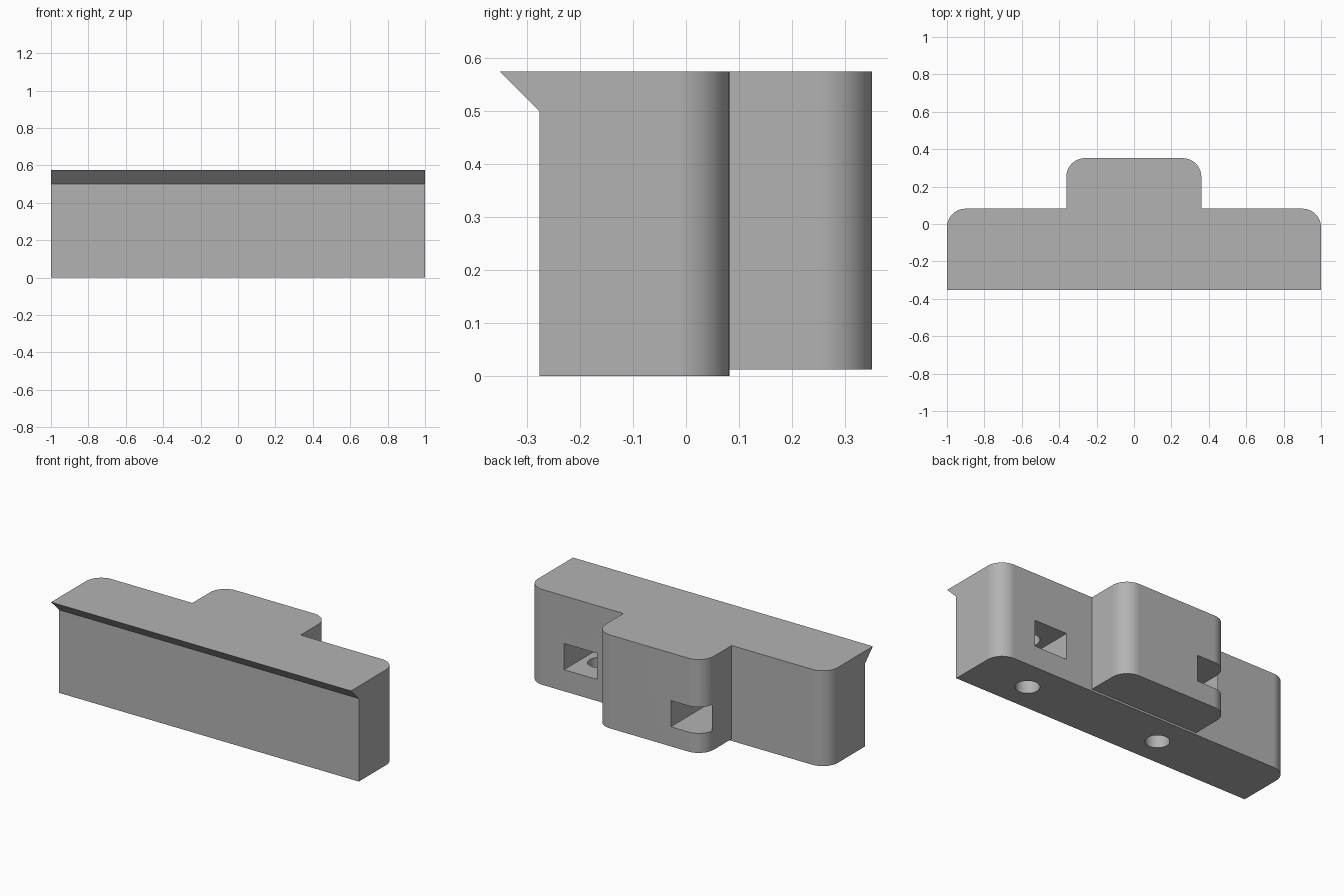
import bpy, bmesh, math

if "Cube" in bpy.data.objects:
    bpy.data.objects.remove(bpy.data.objects["Cube"], do_unlink=True)

# Single grey material
grey = bpy.data.materials.new("plain grey")
grey.use_nodes = True
grey.diffuse_color = (0.45, 0.45, 0.45, 1)
grey.node_tree.nodes["Principled BSDF"].inputs["Base Color"].default_value = grey.diffuse_color


def make_object(name, bm):
    bmesh.ops.recalc_face_normals(bm, faces=bm.faces)
    mesh = bpy.data.meshes.new(name)
    bm.to_mesh(mesh)
    bm.free()
    mesh.materials.append(grey)
    obj = bpy.data.objects.new(name, mesh)
    bpy.context.collection.objects.link(obj)
    return obj


def extrude_x(name, profile, x0, x1, radius=0):
    """Extrude a (y, z) profile along x, rounding its upright back edges."""
    bm = bmesh.new()
    face = bm.faces.new([bm.verts.new((x0, y, z)) for y, z in profile])
    moved = bmesh.ops.extrude_face_region(bm, geom=[face])["geom"]
    verts = [v for v in moved if isinstance(v, bmesh.types.BMVert)]
    bmesh.ops.translate(bm, verts=verts, vec=(x1 - x0, 0, 0))
    if radius:
        back = max(y for y, z in profile)
        edges = [e for e in bm.edges
                 if all(abs(v.co.y - back) < 1e-4 for v in e.verts)
                 and abs(e.verts[0].co.z - e.verts[1].co.z) > 0.1]
        bmesh.ops.bevel(bm, geom=edges, offset=radius, segments=12,
                        profile=0.5, affect='EDGES')
    return make_object(name, bm)


def box_profile(y0, y1, z0, z1):
    return [(y0, z0), (y1, z0), (y1, z1), (y0, z1)]


def screw_cutter(x, y, radius, z0, z1):
    bm = bmesh.new()
    bmesh.ops.create_cone(bm, cap_ends=True, segments=48, radius1=radius,
                          radius2=radius, depth=z1 - z0)
    bmesh.ops.translate(bm, verts=bm.verts, vec=(x, y, (z0 + z1) / 2))
    return make_object("screw_hole_cutter", bm)


def combine(target, tool, operation):
    mod = target.modifiers.new("combine", 'BOOLEAN')
    mod.operation = operation
    mod.solver = 'EXACT'
    mod.object = tool
    bpy.context.view_layer.objects.active = target
    bpy.ops.object.modifier_apply(modifier=mod.name)
    bpy.data.objects.remove(tool, do_unlink=True)


TOP = 0.575

# Wide body with the slanted lip along the front top edge
body = extrude_x("bracket_body", [(-0.277, 0), (0.082, 0), (0.082, TOP),
                                  (-0.352, TOP), (-0.277, 0.5)], -1, 1, 0.1)

# Central block at the back, slightly raised off the base
block = extrude_x("rear_block", box_profile(0, 0.352, 0.012, TOP),
                  -0.362, 0.36, 0.1)
combine(body, block, 'UNION')

# Nut pockets open to the back, each crossed by an upright screw hole
for x0, x1, hole_x in ((0.536, 0.756, 0.65), (-0.361, -0.145, -0.25)):
    pocket = extrude_x("pocket_cutter", box_profile(-0.215, 0.5, 0.13, 0.288), x0, x1)
    combine(body, pocket, 'DIFFERENCE')
    combine(body, screw_cutter(hole_x, -0.105, 0.066, -0.1, 0.45), 'DIFFERENCE')

# Smooth the round corners and holes, keep flat faces crisp
bpy.ops.object.select_all(action='DESELECT')
body.select_set(True)
bpy.context.view_layer.objects.active = body
bpy.ops.object.shade_smooth_by_angle(angle=math.radians(30))
weighted = body.modifiers.new("crisp_flats", 'WEIGHTED_NORMAL')
weighted.keep_sharp = True
